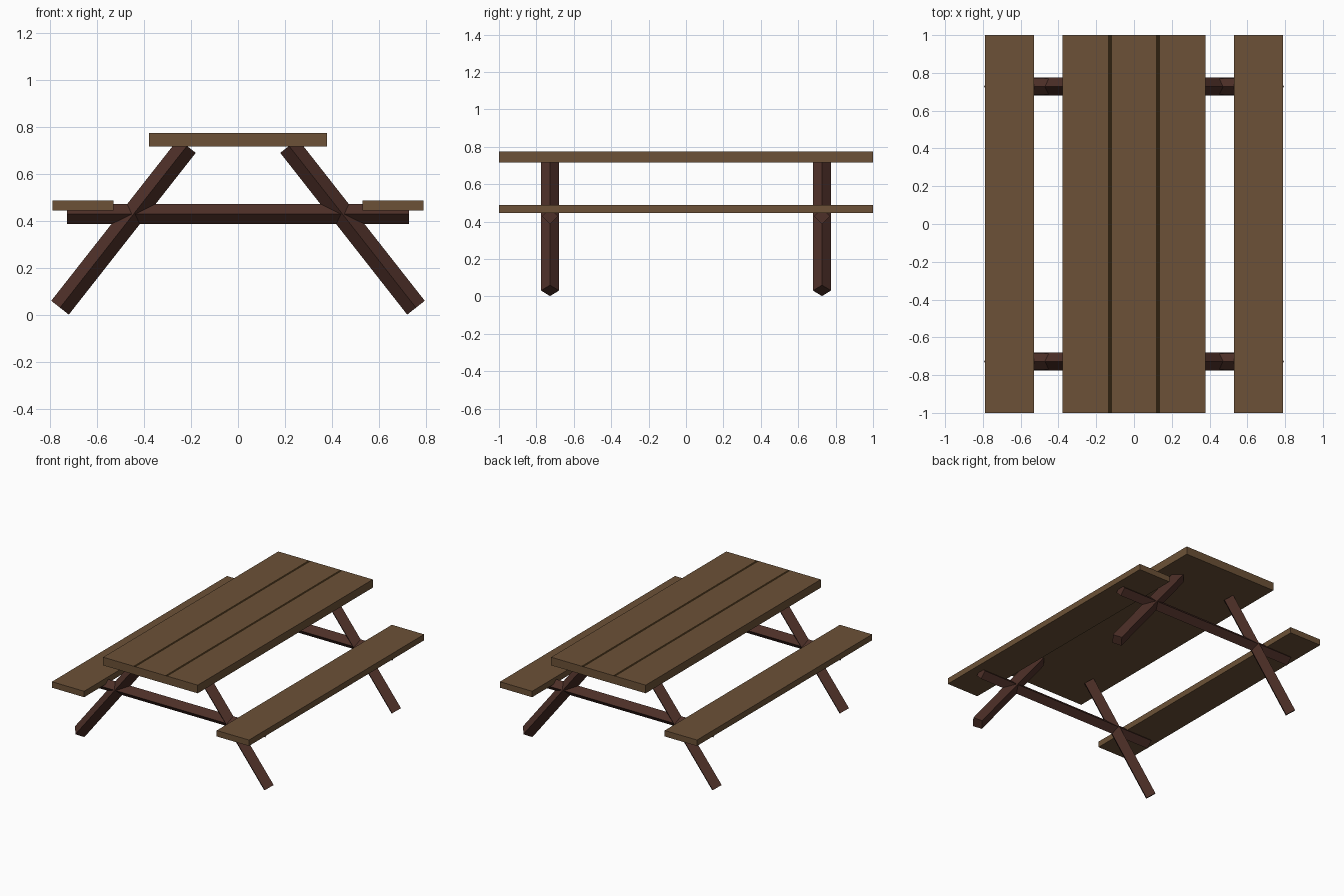
import bpy, bmesh, math
from mathutils import Vector

if "Cube" in bpy.data.objects:
    bpy.data.objects.remove(bpy.data.objects["Cube"])


def material(name, color):
    m = bpy.data.materials.new(name)
    m.diffuse_color = (*color, 1)
    m.use_nodes = True
    m.node_tree.nodes["Principled BSDF"].inputs["Base Color"].default_value = m.diffuse_color
    return m


plank_wood = material("plank brown", (0.150, 0.083, 0.038))
gap_dark = material("gap dark brown", (0.028, 0.015, 0.005))
beam_wood = material("beam dark red brown", (0.075, 0.029, 0.021))


def add_object(name, bm, mats):
    bmesh.ops.recalc_face_normals(bm, faces=bm.faces)
    mesh = bpy.data.meshes.new(name)
    bm.to_mesh(mesh)
    bm.free()
    for m in mats:
        mesh.materials.append(m)
    ob = bpy.data.objects.new(name, mesh)
    bpy.context.collection.objects.link(ob)
    return ob


def plank(name, x0, x1, z0, z1, cuts=()):
    """Full-length board; cuts are x positions of lengthwise edge loops."""
    bm = bmesh.new()
    bmesh.ops.create_cube(bm, size=1)
    for v in bm.verts:
        v.co = (x1 if v.co.x > 0 else x0, 2 * v.co.y, z1 if v.co.z > 0 else z0)
    for x in cuts:
        bmesh.ops.bisect_plane(bm, geom=bm.verts[:] + bm.edges[:] + bm.faces[:],
                               plane_co=(x, 0, 0), plane_no=(1, 0, 0))
    return add_object(name, bm, [plank_wood, gap_dark])


def beam(name, start, end, half_y, half_w):
    """Square beam standing on its edge: a diamond section swept in the xz plane."""
    a, b = Vector(start), Vector(end)
    d = (b - a).normalized()
    n = Vector((-d.z, 0, d.x)) * half_w
    y = Vector((0, half_y, 0))
    bm = bmesh.new()
    rings = [[bm.verts.new(p + o) for o in (n, y, -n, -y)] for p in (a, b)]
    for r in rings:
        bm.faces.new(r)
    for i in range(4):
        j = (i + 1) % 4
        bm.faces.new((rings[0][i], rings[0][j], rings[1][j], rings[1][i]))
    return add_object(name, bm, [beam_wood])


# Table top with two dark joints between its three boards
GAP, HALF = 0.127, 0.01
top = plank("table_top", -0.378, 0.378, 0.716, 0.775,
            [s * GAP + e for s in (-1, 1) for e in (-HALF, HALF)])
for f in top.data.polygons:
    if f.normal.z > 0.5 and abs(abs(f.center.x) - GAP) < HALF:
        f.material_index = 1

# Bench seats
plank("seat_left", -0.788, -0.53, 0.445, 0.488)
plank("seat_right", 0.53, 0.788, 0.445, 0.488)

# Two frames: a crossbar and a pair of sloping legs each
for end, y in (("front", -0.727), ("back", 0.727)):
    beam(f"crossbar_{end}", (-0.727, y, 0.429), (0.727, y, 0.429), 0.0425, 0.0425)
    for side, s in (("left", -1), ("right", 1)):
        beam(f"leg_{end}_{side}", (s * 0.757, y, 0.031), (s * 0.217, y, 0.719),
             0.048, 0.0475)
